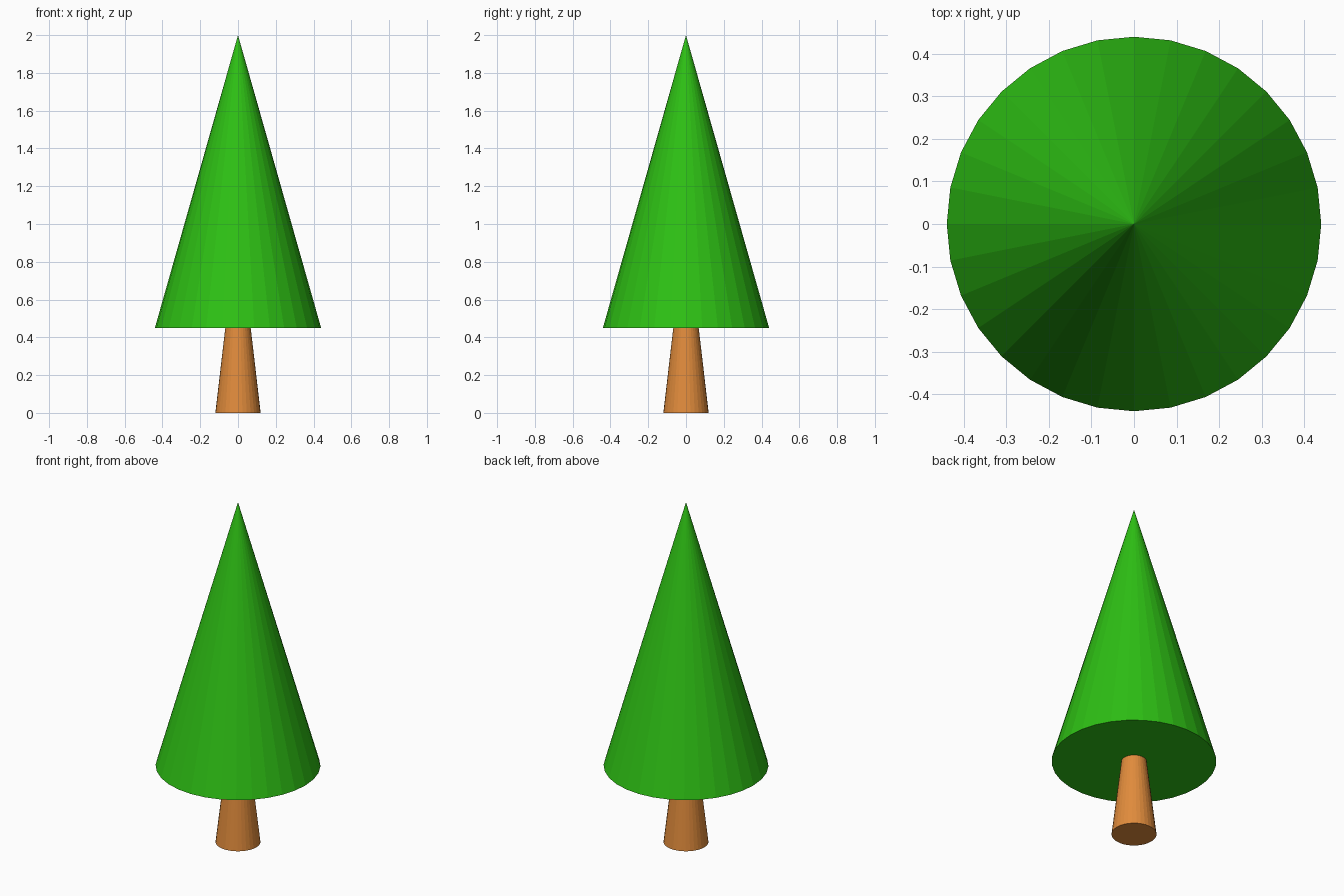
import bpy

if "Cube" in bpy.data.objects:
    bpy.data.objects.remove(bpy.data.objects["Cube"])


def material(name, color):
    mat = bpy.data.materials.new(name)
    mat.diffuse_color = (*color, 1.0)
    mat.use_nodes = True
    mat.node_tree.nodes["Principled BSDF"].inputs["Base Color"].default_value = mat.diffuse_color
    return mat


def tapered(name, r_bottom, r_top, z_bottom, z_top, mat):
    """Flat-shaded 32-sided cone or frustum between two heights."""
    bpy.ops.mesh.primitive_cone_add(
        vertices=32, radius1=r_bottom, radius2=r_top,
        depth=z_top - z_bottom, location=(0, 0, (z_bottom + z_top) / 2))
    obj = bpy.context.object
    obj.name = name
    obj.data.materials.append(mat)
    return obj


bark = material("bark", (0.75, 0.26, 0.045))
needles = material("needles", (0.027, 0.53, 0.007))

# Trunk, its top just inside the foliage
tapered("trunk", 0.12, 0.066, 0.0, 0.46, bark)

# Foliage cone
tapered("foliage", 0.44, 0.0, 0.45, 2.0, needles)
